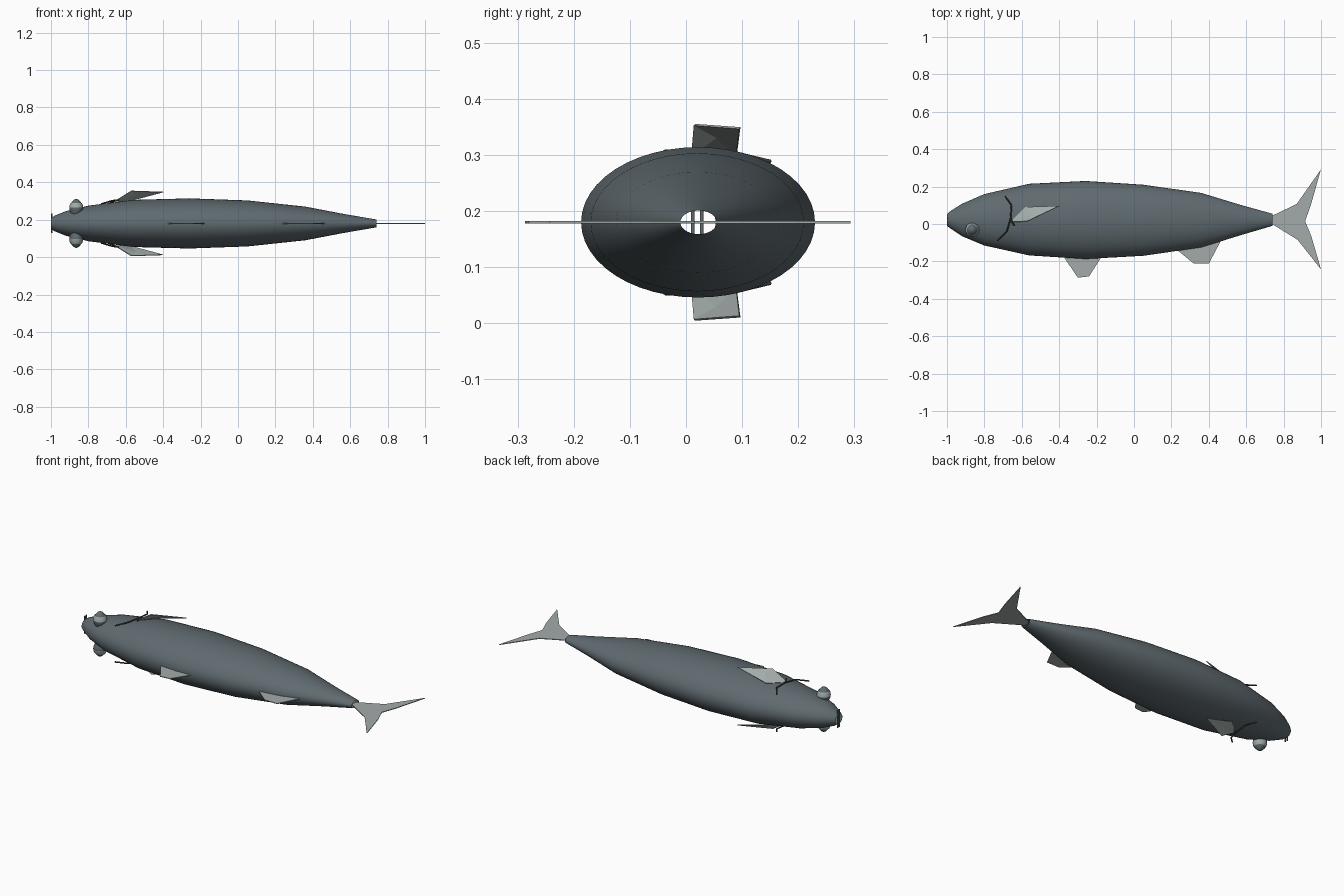
import bpy, bmesh, math
from mathutils import Vector

cube = bpy.data.objects.get("Cube")
if cube:
    bpy.data.objects.remove(cube, do_unlink=True)

MID_Z = 0.18


def material(name, color):
    m = bpy.data.materials.new(name)
    m.use_nodes = True
    m.diffuse_color = (*color, 1)
    m.node_tree.nodes["Principled BSDF"].inputs["Base Color"].default_value = (*color, 1)
    return m


SKIN = material("slate skin", (0.115, 0.145, 0.16))
FIN = material("pale grey fin", (0.36, 0.41, 0.40))
DARK = material("dark line", (0.05, 0.06, 0.065))


def add_mesh(name, bm, *mats, smooth=None):
    bmesh.ops.recalc_face_normals(bm, faces=bm.faces)
    mesh = bpy.data.meshes.new(name)
    bm.to_mesh(mesh)
    bm.free()
    for m in mats:
        mesh.materials.append(m)
    ob = bpy.data.objects.new(name, mesh)
    bpy.context.collection.objects.link(ob)
    if smooth:
        bpy.ops.object.select_all(action="DESELECT")
        ob.select_set(True)
        bpy.context.view_layer.objects.active = ob
        bpy.ops.object.shade_smooth_by_angle(angle=math.radians(smooth))
    return ob


def loft(name, rings, sides, mats, smooth, cap=False):
    """Join rings, each a function of angle, into a tube."""
    bm = bmesh.new()
    loops = [[bm.verts.new(r(2 * math.pi * i / sides)) for i in range(sides)] for r in rings]
    for k, (a, b) in enumerate(zip(loops, loops[1:])):
        for i in range(sides):
            j = (i + 1) % sides
            face = bm.faces.new((a[i], a[j], b[j], b[i]))
            if len(mats) > 1:
                face.material_index = k % 2
    if cap:
        bm.faces.new(loops[0])
        bm.faces.new(loops[-1])
    return add_mesh(name, bm, *mats, smooth=smooth)


def rod(name, points, radius, mat):
    curve = bpy.data.curves.new(name, "CURVE")
    curve.dimensions = "3D"
    curve.bevel_depth = radius
    curve.bevel_resolution = 1
    curve.use_fill_caps = True
    spline = curve.splines.new("POLY")
    spline.points.add(len(points) - 1)
    for p, co in zip(spline.points, points):
        p.co = (*co, 1)
    curve.materials.append(mat)
    ob = bpy.data.objects.new(name, curve)
    bpy.context.collection.objects.link(ob)


def flat_fin(name, outline):
    """Thin plate fin in the body's middle plane."""
    bm = bmesh.new()
    bm.faces.new([bm.verts.new((x, y, MID_Z)) for x, y in outline])
    ob = add_mesh(name, bm, FIN)
    mod = ob.modifiers.new("thickness", "SOLIDIFY")
    mod.thickness = 0.004
    mod.offset = 0


# Body: open-ended tube; x, low y, high y, half height
SECTIONS = [(-1, -0.01, 0.053, 0.028), (-0.98, -0.025, 0.07, 0.042),
            (-0.92, -0.065, 0.108, 0.066), (-0.8, -0.115, 0.16, 0.095),
            (-0.56, -0.168, 0.215, 0.126), (-0.26, -0.187, 0.23, 0.134),
            (0.05, -0.17, 0.21, 0.123), (0.36, -0.125, 0.166, 0.09),
            (0.57, -0.06, 0.102, 0.05), (0.74, -0.01, 0.055, 0.021)]


def body_ring(x, low, high, rz):
    return lambda a: (x, (low + high) / 2 + (high - low) / 2 * math.cos(a),
                      MID_Z + rz * math.sin(a))


loft("body", [body_ring(*s) for s in SECTIONS], 48, [SKIN], 40)

# Fins in the middle plane
flat_fin("front_back_fin", [(-0.38, -0.17), (-0.3, -0.287), (-0.24, -0.28), (-0.17, -0.17)])
flat_fin("rear_back_fin", [(0.22, -0.13), (0.32, -0.212), (0.4, -0.212), (0.47, -0.08)])
flat_fin("tail_fin", [(0.73, 0.04), (0.87, 0.107), (1, 0.293), (0.945, 0.1), (0.915, 0.015),
                      (0.948, -0.065), (1, -0.243), (0.875, -0.085), (0.73, 0.005)])

# Lip bars across the mouth
for n, y in enumerate((0.012, 0.028)):
    rod(f"mouth_bar_{n + 1}", [(-0.996, y, 0.13), (-0.996, y, 0.232)], 0.004, SKIN)

# Paired parts on both flanks
for side, s in (("upper", 1), ("lower", -1)):
    def place(x, y, h, s=s):
        return Vector((x, y, MID_Z + s * h))

    # Eye: bulb with a pale band, then a dark tip
    def eye_ring(r, h):
        return lambda a: place(-0.865 + r * math.cos(a), -0.032 + r * math.sin(a), h)
    loft(f"{side}_eye", [eye_ring(r, h) for r, h in
                         ((0.026, 0.05), (0.035, 0.07), (0.036, 0.085), (0.033, 0.1),
                          (0.024, 0.114), (0.014, 0.125), (0.005, 0.13))],
         20, [SKIN], 40, cap=True)
    loft(f"{side}_eye_band", [eye_ring(r, h) for r, h in ((0.0375, 0.084), (0.0345, 0.1),
                                                        (0.029, 0.109))],
         20, [FIN], 40)

    # Side fin with a raised centre
    bm = bmesh.new()
    rim = [bm.verts.new(place(*p)) for p in ((-0.66, 0.01, 0.118), (-0.57, 0.015, 0.174),
                                             (-0.4, 0.096, 0.168), (-0.58, 0.09, 0.12))]
    peak = bm.verts.new(place(-0.545, 0.055, 0.152))
    for i in range(4):
        bm.faces.new((rim[i], rim[(i + 1) % 4], peak))
    fin = add_mesh(f"{side}_side_fin", bm, FIN)
    mod = fin.modifiers.new("thickness", "SOLIDIFY")
    mod.thickness = 0.004
    mod.offset = 0

    # Gill line with its short branch
    rod(f"{side}_gill", [place(*p) for p in ((-0.69, 0.15, 0.108), (-0.655, 0.1, 0.12),
                                             (-0.66, 0.03, 0.124), (-0.68, -0.04, 0.12),
                                             (-0.73, -0.09, 0.105))], 0.004, DARK)
    rod(f"{side}_gill_branch", [place(-0.66, 0.03, 0.124), place(-0.64, -0.01, 0.126)],
        0.004, DARK)
